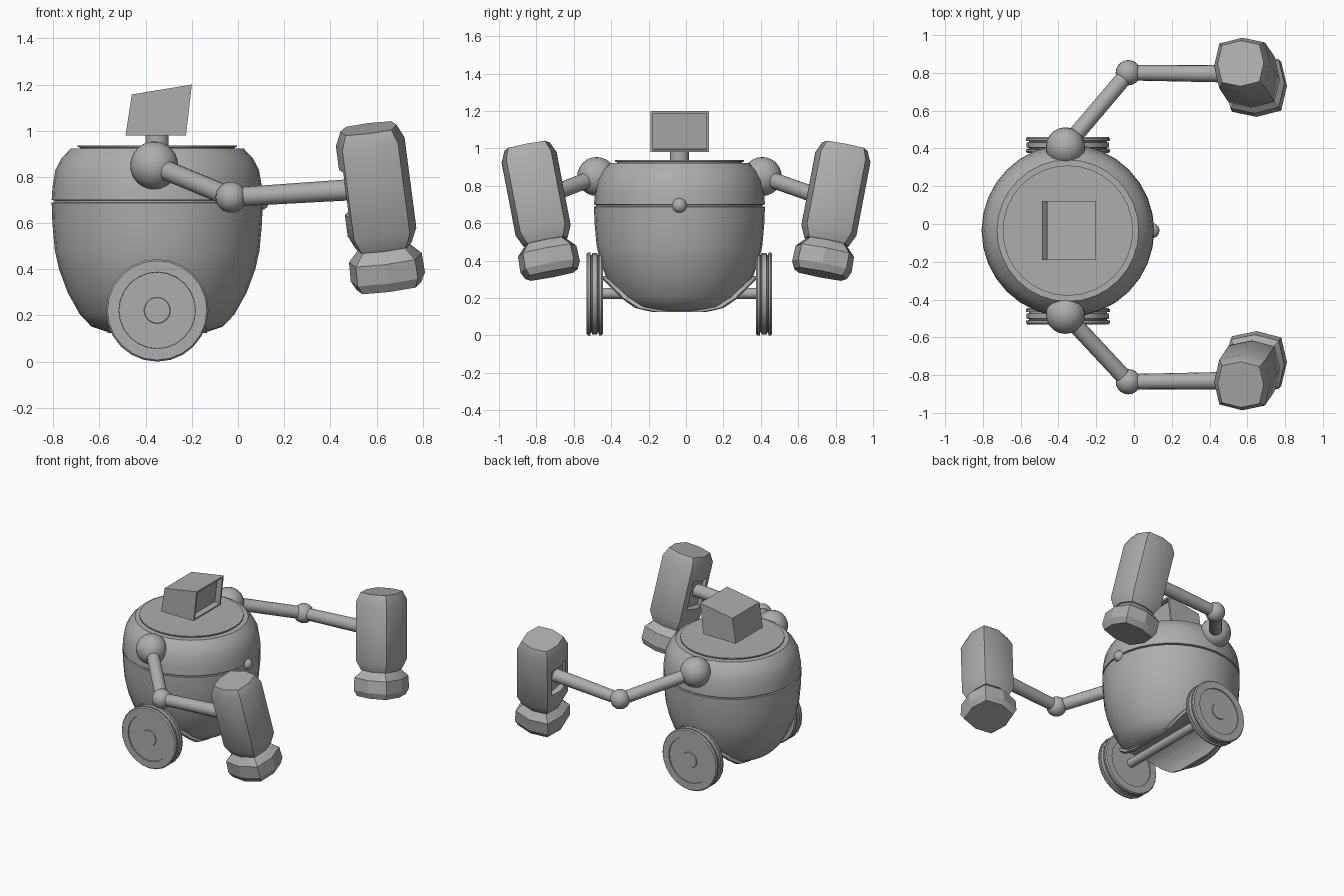
import bpy, bmesh, math
from mathutils import Vector, Matrix

if "Cube" in bpy.data.objects:
    bpy.data.objects.remove(bpy.data.objects["Cube"])

CX, CY = -0.35, -0.035          # body centre
grey = bpy.data.materials.new("grey")
grey.diffuse_color = (0.42, 0.42, 0.42, 1)
grey.use_nodes = True
grey.node_tree.nodes["Principled BSDF"].inputs["Base Color"].default_value = grey.diffuse_color


def finish(name, bm, angle=30):
    bmesh.ops.remove_doubles(bm, verts=bm.verts, dist=1e-5)
    bmesh.ops.recalc_face_normals(bm, faces=bm.faces)
    me = bpy.data.meshes.new(name)
    bm.to_mesh(me)
    bm.free()
    ob = bpy.data.objects.new(name, me)
    bpy.context.collection.objects.link(ob)
    me.materials.append(grey)
    smooth(ob, angle)
    return ob


def smooth(ob, angle=30):
    bpy.ops.object.select_all(action='DESELECT')
    ob.select_set(True)
    bpy.context.view_layer.objects.active = ob
    bpy.ops.object.shade_smooth_by_angle(angle=math.radians(angle))


def loft(name, rings, angle=30):
    """Skin equal-sized rings of points and cap both ends."""
    bm = bmesh.new()
    vs = [[bm.verts.new(p) for p in r] for r in rings]
    n = len(vs[0])
    for a, b in zip(vs, vs[1:]):
        for i in range(n):
            j = (i + 1) % n
            bm.faces.new((a[i], a[j], b[j], b[i]))
    bm.faces.new(vs[0][::-1])
    bm.faces.new(vs[-1])
    return finish(name, bm, angle)


def lathe(name, profile, mat, n=24, angle=30):
    """Spin (radius, height) points about local z, then place by mat."""
    return loft(name, [[mat @ Vector((r * math.cos(2 * math.pi * i / n),
                                      r * math.sin(2 * math.pi * i / n), h))
                        for i in range(n)] for r, h in profile], angle)


def rod(name, a, b, r0, r1=None, n=16):
    a, b = Vector(a), Vector(b)
    mat = Matrix.Translation(a) @ (b - a).to_track_quat('Z', 'Y').to_matrix().to_4x4()
    return lathe(name, [(r0, 0), (r1 or r0, (b - a).length)], mat, n)


def ball(name, c, r):
    bm = bmesh.new()
    bmesh.ops.create_uvsphere(bm, u_segments=20, v_segments=12, radius=r,
                              matrix=Matrix.Translation(c))
    return finish(name, bm, 40)


def cut(ob, tool, op='DIFFERENCE'):
    """Apply a boolean and remove the tool."""
    m = ob.modifiers.new("cut", 'BOOLEAN')
    m.object, m.operation, m.solver = tool, op, 'EXACT'
    bpy.context.view_layer.objects.active = ob
    bpy.ops.object.modifier_apply(modifier=m.name)
    bpy.data.objects.remove(tool)
    smooth(ob)


# Body: pot shape with a seam groove, a top lid and an axle tunnel
centre = Matrix.Translation((CX, CY, 0))
lower = [(0.22, 0.13), (0.285, 0.152), (0.335, 0.205), (0.388, 0.3),
         (0.425, 0.4), (0.443, 0.48), (0.454, 0.6), (0.457, 0.688)]
upper = [(0.445, 0.69), (0.445, 0.698), (0.457, 0.70), (0.453, 0.76), (0.441, 0.83),
         (0.415, 0.88), (0.375, 0.922), (0.335, 0.922), (0.335, 0.928),
         (0.345, 0.929), (0.345, 0.937)]
body = lathe("body", lower + upper, centre, 32)


def tunnel(r):
    return rod("tunnel", (CX, CY - 0.7, 0.1), (CX, CY + 0.7, 0.1), r, n=32)


cut(body, tunnel(0.205))

# Raised lip around the tunnel edge
lip = lathe("tunnel_lip", [(r + 0.022, h - 0.005) for r, h in lower[:6]], centre, 32)
cut(lip, tunnel(0.218), 'INTERSECT')
cut(lip, tunnel(0.200))

ball("front_knob", (0.095, CY, 0.695), 0.04)

# Neck and wedge head with a recessed face
rod("neck", (CX, CY, 0.93), (CX, CY, 1.0), 0.05)
side = [(-0.487, 0.98), (-0.225, 0.98), (-0.2, 1.2), (-0.46, 1.157)]
bm = bmesh.new()
ends = [[bm.verts.new((x, y, z)) for x, z in side] for y in (-0.19, 0.122)]
bm.faces.new(ends[0])
bm.faces.new(ends[1][::-1])
for i in range(4):
    j = (i + 1) % 4
    f = bm.faces.new((ends[0][i], ends[1][i], ends[1][j], ends[0][j]))
    if i == 1:
        face = f
bmesh.ops.recalc_face_normals(bm, faces=bm.faces)
bmesh.ops.inset_region(bm, faces=[face], thickness=0.018)
bmesh.ops.inset_region(bm, faces=[face], thickness=0.001, depth=-0.04)
finish("head", bm, 20)

# Wheels and axle
rod("axle", (CX, CY - 0.45, 0.225), (CX, CY + 0.45, 0.225), 0.03)
wheel = [(0.055, 0.0), (0.165, 0.001), (0.166, -0.006), (0.215, -0.006), (0.222, 0.002),
         (0.222, 0.014), (0.207, 0.016), (0.207, 0.022), (0.218, 0.024), (0.218, 0.05),
         (0.207, 0.052), (0.207, 0.058), (0.222, 0.06), (0.222, 0.072), (0.215, 0.08),
         (0.166, 0.08), (0.165, 0.073), (0.057, 0.073), (0.055, 0.079)]
for s, tag in ((-1, "front"), (1, "back")):
    rot = Matrix.Rotation(-s * math.pi / 2, 4, 'X')
    lathe(tag + "_wheel",
          wheel, Matrix.Translation((CX, CY + s * 0.416, 0.222)) @ rot)

# Arms with block hands
hand_top, hand_axis = Vector((0.565, 0.85, 1.01)), Vector((0.068, -0.1, -0.52))
# (scale, distance below the top, foot offset)
hand = [(0.82, 0.0), (1.0, 0.06), (1.0, 0.46), (0.80, 0.525)]
foot = [(0.70, 0.50), (0.74, 0.525), (1.06, 0.575), (1.08, 0.66), (0.95, 0.70)]
for s, tag in ((-1, "front"), (1, "back")):
    shoulder = (-0.363, CY + s * 0.443, 0.85)
    elbow = (-0.03, -0.017 + s * 0.818, 0.712)
    wrist = (0.5, -0.017 + s * 0.812, 0.745)
    ball(tag + "_shoulder", shoulder, 0.104)
    ball(tag + "_elbow", elbow, 0.067)
    rod(tag + "_upper_arm", shoulder, elbow, 0.043)
    rod(tag + "_forearm", elbow, wrist, 0.041, 0.046)

    # Hand frame follows the tilted axis
    top = Vector((hand_top.x, s * hand_top.y, hand_top.z))
    up = -Vector((hand_axis.x, s * hand_axis.y, hand_axis.z)).normalized()
    ax = (Vector((1, 0, 0)) - up * up.x).normalized()
    frame = Matrix.Translation(top) @ Matrix((ax, up.cross(ax), up)).transposed().to_4x4()

    def section(k, d):
        pts = []
        for i in range(8):
            a = i * math.pi / 4
            r = 0.172 if i % 2 else 0.15
            pts.append(frame @ Vector((k * r * math.cos(a), k * r * math.sin(a), -d)))
        return pts

    block = loft(tag + "_hand", [section(k, d) for k, d in hand], 25)
    loft(tag + "_hand_base", [section(k, d) for k, d in foot], 25)

    # Socket where the forearm enters
    bm = bmesh.new()
    bmesh.ops.create_cube(bm, size=1, matrix=frame @ Matrix.Translation((-0.15, 0, -0.265))
                          @ Matrix.Diagonal((0.09, 0.16, 0.2, 1)))
    cut(block, finish("socket", bm))
